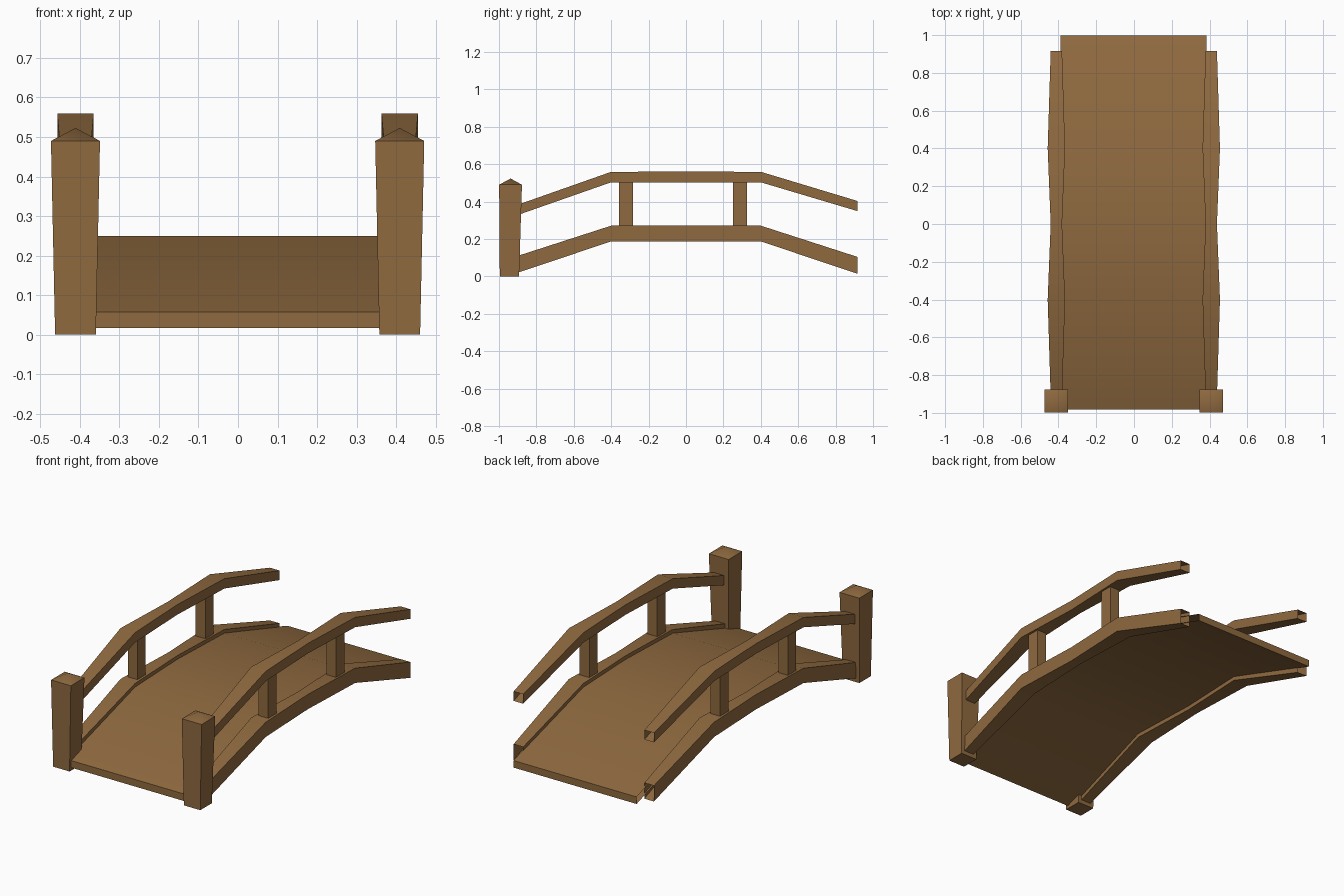
import bpy
import math

if "Cube" in bpy.data.objects:
    bpy.data.objects.remove(bpy.data.objects["Cube"])

wood = bpy.data.materials.new("brown wood")
wood.diffuse_color = (0.275, 0.143, 0.05, 1)
wood.use_nodes = True
wood.node_tree.nodes["Principled BSDF"].inputs["Base Color"].default_value = wood.diffuse_color


def make(name, verts, faces):
    mesh = bpy.data.meshes.new(name)
    mesh.from_pydata(verts, [], faces)
    mesh.materials.append(wood)
    # Smooth across gentle bends, keep the corners sharp
    mesh.shade_smooth()
    mesh.set_sharp_from_angle(angle=math.radians(40))
    obj = bpy.data.objects.new(name, mesh)
    bpy.context.collection.objects.link(obj)
    return obj


def tube(name, rings, tip=None):
    """Square tube through rings of four points; a tip also closes the bottom."""
    verts = [p for r in rings for p in r]
    faces = [(4*i + k, 4*i + (k+1) % 4, 4*i + 4 + (k+1) % 4, 4*i + 4 + k)
             for i in range(len(rings) - 1) for k in range(4)]
    if tip:
        b = 4 * (len(rings) - 1)
        verts.append(tip)
        faces += [(b + k, b + (k+1) % 4, b + 4) for k in range(4)] + [(3, 2, 1, 0)]
    return make(name, verts, faces)


def flat_ring(cx, cy, z, hx, hy):
    return [(cx-hx, cy-hy, z), (cx+hx, cy-hy, z), (cx+hx, cy+hy, z), (cx-hx, cy+hy, z)]


def beam(name, cx, stations):
    # stations: y, half width, bottom z, top z
    return tube(name, [[(cx-h, y, lo), (cx-h, y, hi), (cx+h, y, hi), (cx+h, y, lo)]
                       for y, h, lo, hi in stations])


# Deck: bent slab with end faces and open sides, following the beams
top = [(-0.982, 0.057), (-0.4, 0.25), (0, 0.25), (0.4, 0.25), (0.998, 0.057)]
bottom = [(y, z - 0.04) for y, z in reversed(top)]
loop = top + bottom
n = len(loop)
make("deck", [(x, y, z) for y, z in loop for x in (-0.389, 0.383)],
     [(2*i, 2*i + 1, 2*((i+1) % n) + 1, 2*((i+1) % n)) for i in range(n)])

for side, s in (("left", -1), ("right", 1)):
    cx = 0.41 * s - 0.001
    # Lower side beam and handrail
    beam(side + "_side_beam", cx, [(-0.917, 0.03, 0.014, 0.104), (-0.4, 0.046, 0.187, 0.271),
                                   (0, 0.03, 0.187, 0.271), (0.4, 0.046, 0.187, 0.271),
                                   (0.917, 0.03, 0.014, 0.104)])
    beam(side + "_handrail", cx, [(-0.917, 0.03, 0.322, 0.377), (-0.4, 0.046, 0.503, 0.559),
                                  (0, 0.03, 0.503, 0.56), (0.4, 0.046, 0.503, 0.559),
                                  (0.917, 0.03, 0.349, 0.403)])
    # Balusters
    for label, y in (("front", -0.32), ("back", 0.288)):
        tube(f"{side}_{label}_baluster", [flat_ring(cx, y, z, 0.03, 0.037) for z in (0.262, 0.515)])
    # Front post, widening upward to a pyramid cap
    tube(side + "_post", [flat_ring(cx, -0.944, 0, 0.0515, 0.0515),
                          flat_ring(cx, -0.938, 0.49, 0.062, 0.061)], (cx, -0.938, 0.523))
